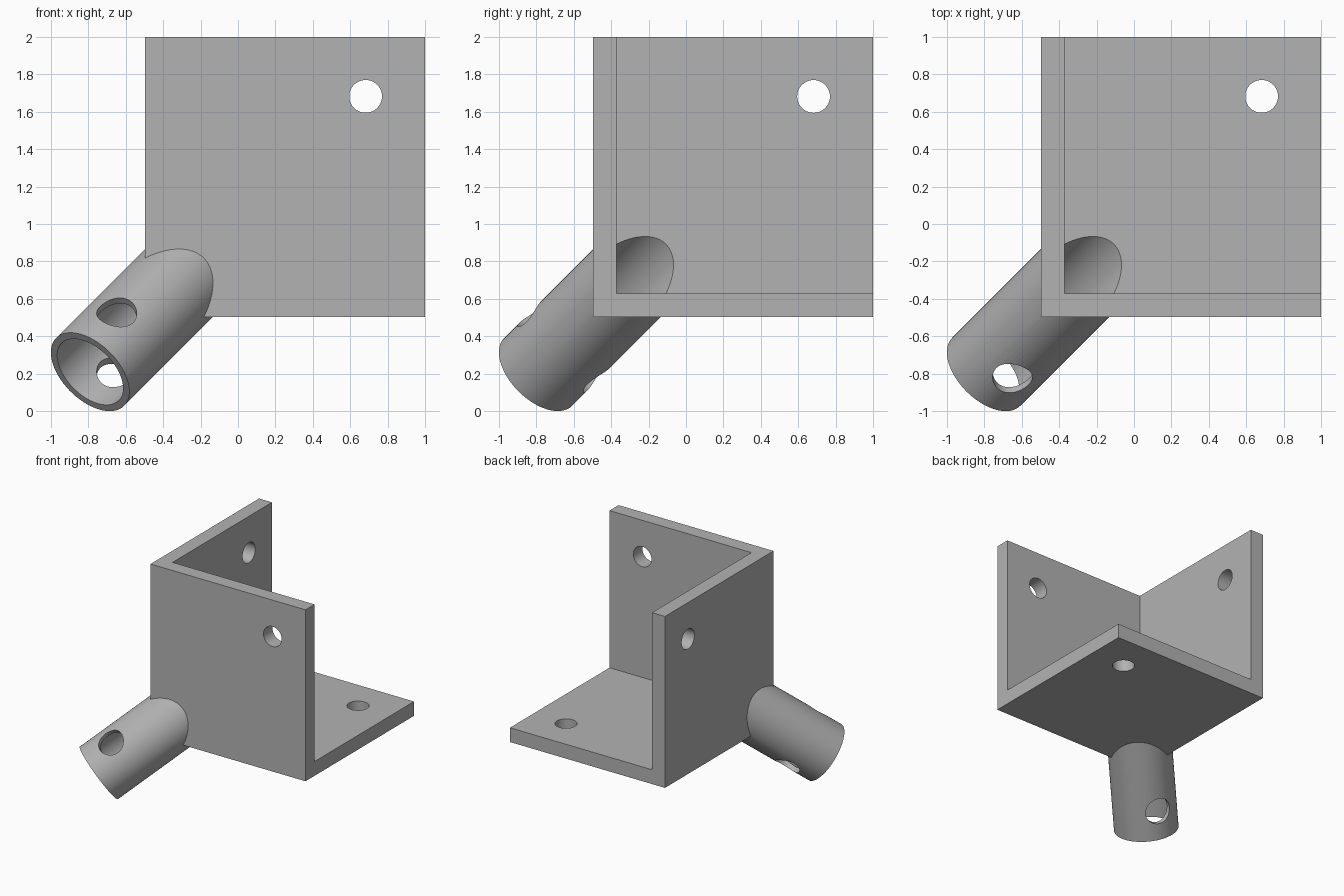
import bpy
from mathutils import Vector

old = bpy.data.objects.get("Cube")
if old:
    bpy.data.objects.remove(old, do_unlink=True)

# Main dimensions
LOW = Vector((-0.497, -0.497, 0.503))    # outer corner shared by the three plates
HIGH = Vector((1, 1, 2))
WALL = 0.125
DIAGONAL = Vector((1, 1, 1)).normalized()
TUBE_R, BORE_R, PIN_R, SCREW_R = 0.257, 0.216, 0.107, 0.0875
TUBE_LENGTH = 0.508

grey = bpy.data.materials.new("grey")
grey.use_nodes = True
colour = (0.45, 0.45, 0.45, 1)
grey.diffuse_color = colour
grey.node_tree.nodes["Principled BSDF"].inputs["Base Color"].default_value = colour


def box(name, low, high):
    bpy.ops.mesh.primitive_cube_add(size=1, location=(low + high) / 2)
    obj = bpy.context.object
    obj.name = name
    obj.scale = high - low
    bpy.ops.object.transform_apply(location=True, rotation=True, scale=True)
    return obj


def rod(name, start, end, radius, sides=64):
    axis = end - start
    bpy.ops.mesh.primitive_cylinder_add(vertices=sides, radius=radius,
                                        depth=axis.length, location=(start + end) / 2)
    obj = bpy.context.object
    obj.name = name
    obj.rotation_euler = axis.to_track_quat("Z", "Y").to_euler()
    bpy.ops.object.transform_apply(location=True, rotation=True, scale=True)
    return obj


def combine(target, tool, operation):
    mod = target.modifiers.new(operation.title(), "BOOLEAN")
    mod.operation = operation
    mod.solver = "EXACT"
    mod.object = tool
    bpy.context.view_layer.objects.active = target
    bpy.ops.object.modifier_apply(modifier=mod.name)
    bpy.data.objects.remove(tool, do_unlink=True)


# Corner block joined with the diagonal tube
bracket = box("corner_bracket", LOW, HIGH)
tube_end = LOW - DIAGONAL * TUBE_LENGTH
combine(bracket, rod("tube", tube_end, LOW + DIAGONAL * 0.42, TUBE_R), "UNION")

# Hollow the block into three plates
inner = LOW + Vector((WALL, WALL, WALL))
combine(bracket, box("inner_space", inner, HIGH + Vector((1, 1, 1))), "DIFFERENCE")

# Bore runs the whole tube and opens into the inside corner
combine(bracket, rod("bore", tube_end - DIAGONAL * 0.2, LOW + DIAGONAL, BORE_R), "DIFFERENCE")

# Cross pin hole through both tube walls
pin_centre = LOW - DIAGONAL * 0.262
pin_axis = Vector((0, -1, 1)).normalized() * 0.5
combine(bracket, rod("pin_hole", pin_centre - pin_axis, pin_centre + pin_axis, PIN_R, 48),
        "DIFFERENCE")

# One screw hole near the far corner of each plate
for axis in range(3):
    start = HIGH - Vector((0.318, 0.318, 0.318))
    end = start.copy()
    start[axis] = LOW[axis] - 0.1
    end[axis] = LOW[axis] + WALL + 0.1
    combine(bracket, rod("screw_hole", start, end, SCREW_R, 48), "DIFFERENCE")

# Finish
bracket.data.materials.clear()
bracket.data.materials.append(grey)
for face in bracket.data.polygons:
    face.material_index = 0
bpy.ops.object.select_all(action="DESELECT")
bracket.select_set(True)
bpy.context.view_layer.objects.active = bracket
bpy.ops.object.shade_smooth_by_angle(angle=0.52)
